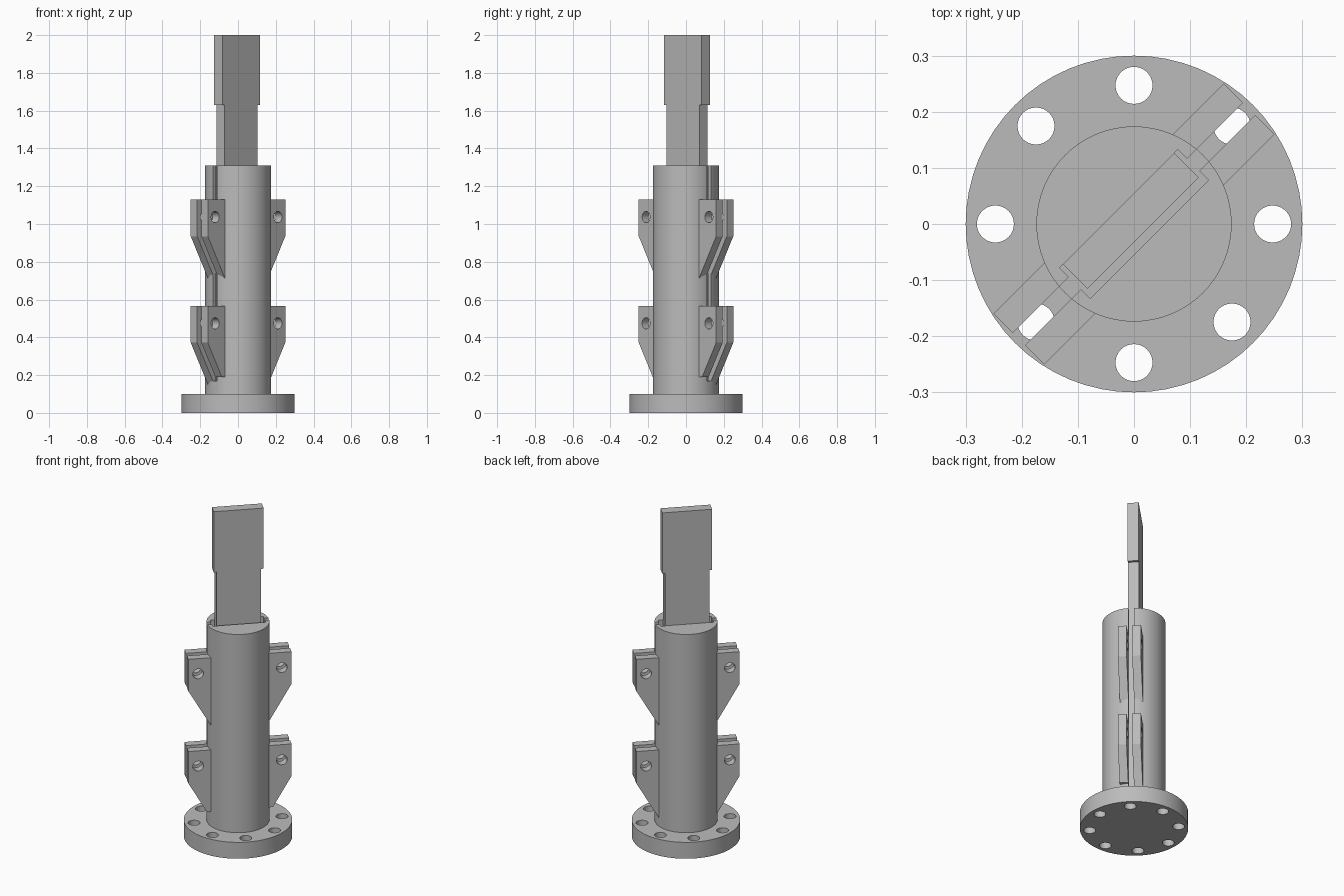
import bpy, bmesh
from math import pi, cos, sin, radians
from mathutils import Matrix, Vector

old = bpy.data.objects.get("Cube")
if old:
    bpy.data.objects.remove(old, do_unlink=True)

steel = bpy.data.materials.new("plain grey steel")
steel.use_nodes = True
colour = (0.5, 0.5, 0.5, 1)
steel.diffuse_color = colour
steel.node_tree.nodes["Principled BSDF"].inputs["Base Color"].default_value = colour

TURN = pi / 4          # the slot runs diagonally across the flange
POCKET_FLOOR = 0.17
TUBE_TOP = 1.31


def make(name, bm):
    bmesh.ops.recalc_face_normals(bm, faces=bm.faces)
    mesh = bpy.data.meshes.new(name)
    bm.to_mesh(mesh)
    bm.free()
    mesh.materials.append(steel)
    ob = bpy.data.objects.new(name, mesh)
    bpy.context.collection.objects.link(ob)
    ob.rotation_euler.z = TURN
    return ob


def add_cylinder(bm, radius, depth, matrix, sides=64):
    bmesh.ops.create_cone(bm, cap_ends=True, segments=sides, radius1=radius,
                          radius2=radius, depth=depth, matrix=matrix)


def add_box(bm, low, high):
    low, high = Vector(low), Vector(high)
    bmesh.ops.create_cube(bm, size=1, matrix=Matrix.Translation((low + high) / 2)
                          @ Matrix.Diagonal((*(high - low), 1)))


def add_prism(bm, profile, y0, y1):
    face = bm.faces.new([bm.verts.new((x, y0, z)) for x, z in profile])
    ext = bmesh.ops.extrude_face_region(bm, geom=[face])["geom"]
    bmesh.ops.translate(bm, vec=(0, y1 - y0, 0),
                        verts=[g for g in ext if isinstance(g, bmesh.types.BMVert)])


def cut(ob, bm):
    """Subtract the shape in bm from ob, then discard the cutter."""
    cutter = make("cutter", bm)
    cutter.hide_render = True
    mod = ob.modifiers.new("cut", 'BOOLEAN')
    mod.object = cutter
    mod.operation = 'DIFFERENCE'
    mod.solver = 'EXACT'
    bpy.context.view_layer.objects.active = ob
    bpy.ops.object.modifier_apply(modifier=mod.name)
    bpy.data.objects.remove(cutter, do_unlink=True)


def smooth(ob):
    bpy.ops.object.select_all(action='DESELECT')
    ob.select_set(True)
    bpy.context.view_layer.objects.active = ob
    bpy.ops.object.shade_smooth_by_angle(angle=radians(30))


# Base flange with a ring of bolt holes
bm = bmesh.new()
add_cylinder(bm, 0.3, 0.1, Matrix.Translation((0, 0, 0.05)))
flange = make("base_flange", bm)
bm = bmesh.new()
for i in range(8):
    a = i * pi / 4
    add_cylinder(bm, 0.033, 0.3, Matrix.Translation((0.247 * cos(a), 0.247 * sin(a), 0.05)), 32)
cut(flange, bm)
smooth(flange)

# Tube with a rectangular pocket and a narrow slot through both walls
bm = bmesh.new()
add_cylinder(bm, 0.174, TUBE_TOP - 0.1, Matrix.Translation((0, 0, (TUBE_TOP + 0.1) / 2)))
tube = make("tube", bm)
for half_x, half_y in ((0.149, 0.039), (0.3, 0.0155)):
    bm = bmesh.new()
    add_box(bm, (-half_x, -half_y, POCKET_FLOOR), (half_x, half_y, TUBE_TOP + 0.1))
    cut(tube, bm)
smooth(tube)

# Sliding blade with a wider head
bm = bmesh.new()
half, head = 0.124, 0.14
add_prism(bm, [(-half, POCKET_FLOOR), (half, POCKET_FLOOR), (half, 1.63), (head, 1.63),
               (head, 2), (-head, 2), (-head, 1.63), (-half, 1.63)], -0.023, 0.0385)
make("blade", bm)

# Paired clamp lugs on both sides of the tube, at two heights
SLOPE = 1.73
for level, top in (("lower", 0.567), ("upper", 1.13)):
    for side, sx in (("left", 1), ("right", -1)):
        for face, sy in (("front", -1), ("back", 1)):
            knee = top - 0.195
            foot = knee - (0.29 - 0.152) * SLOPE
            profile = [(0.152, top), (0.29, top), (0.29, knee)]
            if level == "lower" and face == "front":
                flat = 0.19        # trimmed foot
                profile += [(0.29 - (knee - flat) / SLOPE, flat), (0.152, flat)]
            else:
                profile.append((0.152, foot))
            bm = bmesh.new()
            add_prism(bm, [(sx * x, z) for x, z in profile], sy * 0.0155, sy * 0.064)
            lug = make(f"{level}_{side}_{face}_lug", bm)
            bm = bmesh.new()
            add_cylinder(bm, 0.03, 0.3, Matrix.Translation((sx * 0.235, 0, top - 0.093))
                         @ Matrix.Rotation(pi / 2, 4, 'X'), 32)
            cut(lug, bm)
            smooth(lug)
